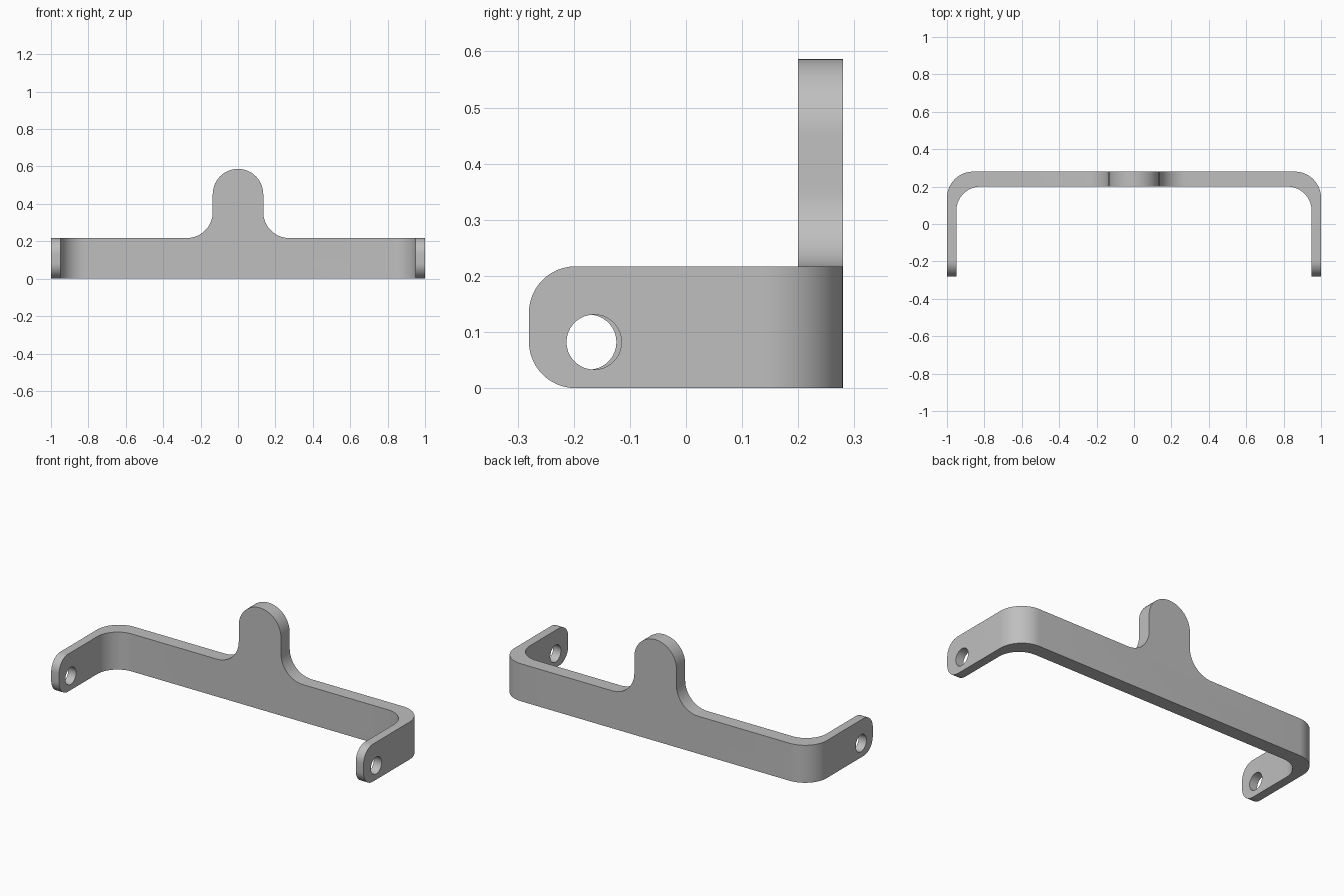
import bpy, bmesh, math
from mathutils import Vector

if "Cube" in bpy.data.objects:
    bpy.data.objects.remove(bpy.data.objects["Cube"], do_unlink=True)

grey = bpy.data.materials.new("plain grey")
grey.use_nodes = True
GREY = (0.52, 0.52, 0.52, 1)
grey.diffuse_color = GREY
grey.node_tree.nodes["Principled BSDF"].inputs["Base Color"].default_value = GREY

HEIGHT = 0.217   # band height
TOP = 0.587      # top of the tab
DEPTH = 0.28     # half depth of the bracket


def arc(cx, cy, r, start, end, steps=14):
    angles = [math.radians(start + (end - start) * i / steps) for i in range(steps + 1)]
    return [(cx + r * math.cos(a), cy + r * math.sin(a)) for a in angles]


def mirrored(half):
    """Close a right-hand outline with its mirror image."""
    return half + [(-u, v) for u, v in reversed(half)]


def prism(name, outline, place, low, high):
    """Extrude a 2D outline; place(u, v, w) turns it into 3D points."""
    bm = bmesh.new()
    base = bm.faces.new([bm.verts.new(place(u, v, low)) for u, v in outline])
    moved = bmesh.ops.extrude_face_region(bm, geom=[base])["geom"]
    shift = Vector(place(0, 0, high)) - Vector(place(0, 0, low))
    bmesh.ops.translate(bm, vec=shift, verts=[g for g in moved if isinstance(g, bmesh.types.BMVert)])
    bmesh.ops.recalc_face_normals(bm, faces=bm.faces)
    mesh = bpy.data.meshes.new(name)
    bm.to_mesh(mesh)
    bm.free()
    mesh.materials.append(grey)
    obj = bpy.data.objects.new(name, mesh)
    bpy.context.collection.objects.link(obj)
    return obj


def along_x(u, v, w):
    return (w, u, v)


def along_y(u, v, w):
    return (u, w, v)


def along_z(u, v, w):
    return (u, v, w)


# Bent strap: U-shaped plan with rounded corners
outer = [(1, -0.5)] + arc(0.86, DEPTH - 0.14, 0.14, 0, 90)
inner = arc(0.82, 0.07, 0.13, 90, 0) + [(0.95, -0.5)]
half = list(reversed(inner)) + [(0, 0.2)]
plan = mirrored(outer)
plan += [(-u, v) for u, v in half[:-1]] + list(reversed(half[:-1]))
bracket = prism("bracket", plan, along_z, -0.2, 0.8)

# Front outline: band with a round-topped tab and filleted roots
front = [(1.2, -0.3), (1.2, HEIGHT)]
front += arc(0.275, HEIGHT + 0.14, 0.14, 270, 180)
front += arc(0, TOP - 0.135, 0.135, 0, 88)
front_cutter = prism("front_outline_cutter", mirrored(front), along_y, -0.7, 0.7)

# Side outline: rounded arm tips
r = 0.083
side = [(0.5, 0)] + arc(r - DEPTH, r, r, 270, 180)
side += arc(r - DEPTH, HEIGHT - r, r, 180, 90) + [(r - DEPTH, 1), (0.5, 1)]
side_cutter = prism("side_outline_cutter", side, along_x, -1.3, 1.3)

# Pivot holes, one per arm
right_hole = prism("right_hole_cutter", arc(-0.173, 0.082, 0.049, 0, 350, 35), along_x, -1.2, -0.8)
left_hole = prism("left_hole_cutter", arc(-0.164, 0.082, 0.049, 0, 350, 35), along_x, 0.8, 1.2)

bpy.ops.object.select_all(action='DESELECT')
bpy.context.view_layer.objects.active = bracket
bracket.select_set(True)
for cutter, mode in ((front_cutter, 'INTERSECT'), (side_cutter, 'INTERSECT'),
                     (right_hole, 'DIFFERENCE'), (left_hole, 'DIFFERENCE')):
    mod = bracket.modifiers.new(cutter.name, 'BOOLEAN')
    mod.operation = mode
    mod.solver = 'EXACT'
    mod.object = cutter
    bpy.ops.object.modifier_apply(modifier=mod.name)
    bpy.data.objects.remove(cutter, do_unlink=True)

bpy.ops.object.shade_smooth_by_angle(angle=math.radians(30))
